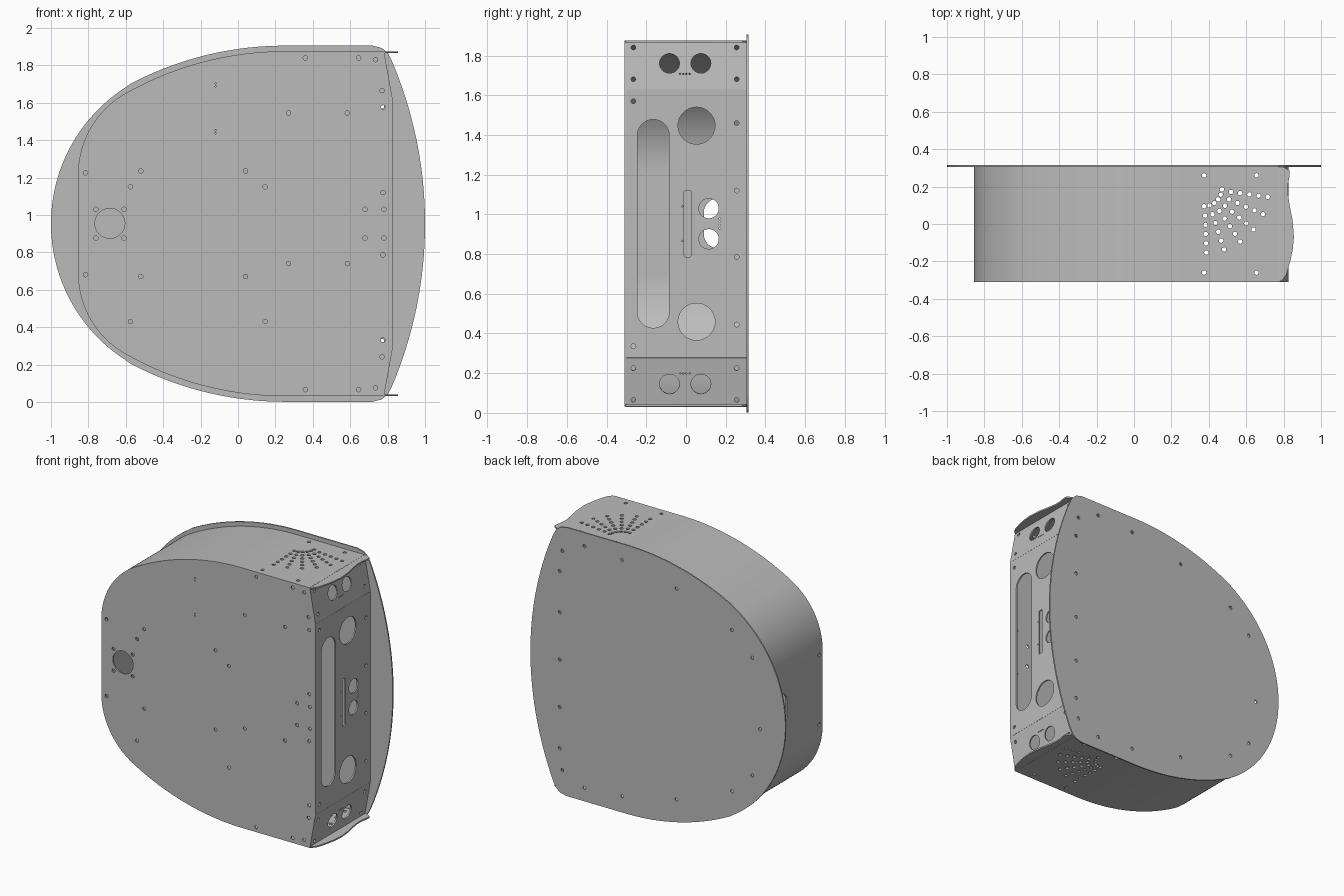
import bpy, bmesh
from math import sin, cos, radians, pi
from mathutils import Vector, Matrix

cube = bpy.data.objects.get("Cube")
if cube:
    bpy.data.objects.remove(cube, do_unlink=True)

MID = 0.953          # height of the horizontal symmetry plane
SHEET = 0.01         # sheet metal thickness
SCREW = 0.012        # screw hole radius
DOT = 0.004          # tiny pilot hole radius
X, Y, Z = Vector((1, 0, 0)), Vector((0, 1, 0)), Vector((0, 0, 1))

grey = bpy.data.materials.new("sheet_grey")
grey.use_nodes = True
tone = (0.5, 0.5, 0.5, 1)
grey.diffuse_color = tone
grey.node_tree.nodes["Principled BSDF"].inputs["Base Color"].default_value = tone


def arc(cx, cy, r, start, end, steps=24):
    angles = [radians(start + (end - start) * i / steps) for i in range(steps + 1)]
    return [(cx + r * cos(a), cy + r * sin(a)) for a in angles]


def circle(u, v, r):
    steps = 12 if r <= SCREW else 40
    return arc(u, v, r, 0, 360, steps)[:-1]


def rounded(u, v, w, h, r):
    """Rounded rectangle; a stadium when r is half the width."""
    a, b = w / 2 - r, h / 2 - r
    corners = [(a, b), (-a, b), (-a, -b), (a, -b)]
    pts = []
    for i, (du, dv) in enumerate(corners):
        for p in arc(u + du, v + dv, r, 90 * i, 90 * i + 90, 12):
            if not pts or (Vector(p) - Vector(pts[-1])).length > 1e-4:
                pts.append(p)
    return pts[:-1] if (Vector(pts[0]) - Vector(pts[-1])).length < 1e-4 else pts


def rectangle(u0, v0, u1, v1):
    return [(u0, v0), (u1, v0), (u1, v1), (u0, v1)]


def flip(points):
    return [(u, 2 * MID - v) for u, v in points]


def both(points):
    return points + flip(points)


def closed(half):
    """Complete an upper half outline with its mirror image."""
    return half + flip(half)[::-1]


def screws(points, r=SCREW):
    return [circle(u, v, r) for u, v in points]


def plate(name, outline, holes, origin, u_axis, v_axis, thick=SHEET):
    """Flat sheet with cut-outs, extruded evenly about its plane."""
    curve = bpy.data.curves.new(name, 'CURVE')
    curve.dimensions = '2D'
    curve.fill_mode = 'BOTH'
    curve.extrude = thick / 2
    for loop in [outline] + holes:
        spline = curve.splines.new('POLY')
        spline.points.add(len(loop) - 1)
        for point, (u, v) in zip(spline.points, loop):
            point.co = (u, v, 0, 1)
        spline.use_cyclic_u = True
    temp = bpy.data.objects.new(name + "_curve", curve)
    bpy.context.collection.objects.link(temp)
    graph = bpy.context.evaluated_depsgraph_get()
    mesh = bpy.data.meshes.new_from_object(temp.evaluated_get(graph))
    bpy.data.objects.remove(temp, do_unlink=True)

    normal = u_axis.cross(v_axis)
    frame = Matrix((u_axis, v_axis, normal)).transposed().to_4x4()
    mesh.transform(Matrix.Translation(origin) @ frame)
    bm = bmesh.new()
    bm.from_mesh(mesh)
    bmesh.ops.remove_doubles(bm, verts=bm.verts, dist=1e-5)
    bmesh.ops.recalc_face_normals(bm, faces=bm.faces)
    bm.to_mesh(mesh)
    bm.free()
    mesh.materials.clear()
    mesh.materials.append(grey)
    obj = bpy.data.objects.new(name, mesh)
    bpy.context.collection.objects.link(obj)
    bpy.ops.object.select_all(action='DESELECT')
    obj.select_set(True)
    bpy.context.view_layer.objects.active = obj
    bpy.ops.object.shade_smooth_by_angle(angle=radians(20))
    return obj


# Shell profile, upper half: rounded shoulder, long crown, sloped nose
def crown(inset):
    return (arc(-0.359, 1.217, 0.496 - inset, 180, 120)
            + arc(0.25, 0.154, 1.721 - inset, 119.9, 90)[1:])


# Front plate
front_half = crown(0) + [(0.78, 1.875), (0.825, 1.628)]
front_screws = both([
    (0.36, 1.84), (0.645, 1.84), (0.735, 1.83), (0.77, 1.665), (0.775, 1.575),
    (0.04, 1.235), (-0.52, 1.235), (-0.815, 1.225), (-0.76, 1.03),
    (-0.61, 1.03), (0.775, 1.12), (0.68, 1.03), (0.78, 1.03)])
front_screws += [(u, v) for u in (0.27, 0.585) for v in (1.545, 0.74)]
front_screws += [(u, v) for u in (0.145, -0.575) for v in (1.15, 0.43)]
pilots = [(-0.12, v + d) for v in (1.695, 1.445) for d in (-0.008, 0.008)]
plate("front_plate", closed(front_half),
      screws(front_screws) + screws(pilots, DOT) + [circle(-0.685, 0.955, 0.08)],
      (0, -0.305, 0), X, Z)

# Back plate, larger than the shell
back_half = (arc(-0.134, MID, 0.866, 180, 122.9)
             + arc(0.25, 0.133, 1.772, 118.9, 90)[1:]
             + [(0.72, 1.905), (0.77, 1.892), (0.8, 1.865)]
             + arc(-1.226, MID, 2.226, 23.2, 0))
back_screws = both([
    (0.75, 1.73), (0.77, 1.58), (0.77, 1.29), (0.577, 1.81), (0.28, 1.79),
    (-0.145, 1.7), (-0.58, 1.525), (-0.74, 1.37)]) + [(0.77, MID), (-0.8, 0.88)]
plate("back_plate", closed(back_half)[1:-1] + [back_half[0]],
      screws(back_screws), (0, 0.31, 0), X, Z)

# Curved wrap sheets above and below
band = crown(0) + crown(SHEET)[::-1]
plate("upper_wrap", band, [], (0, 0, 0), X, Z, 0.61)
plate("lower_wrap", flip(band), [], (0, 0, 0), X, Z, 0.61)

# Flat end wall with cable opening
plate("end_wall", rectangle(-0.305, 0.689, 0.305, 1.217),
      screws([(-0.27, 1.2), (-0.27, 0.706)]) + [rounded(0.18, 0.955, 0.18, 0.25, 0.07)],
      (-0.85, 0, 0), Y, Z)

# Flat grille sheets with a wavy lip and a fan of holes
lip = [(0.79, -0.305), (0.815, -0.27), (0.835, -0.2), (0.848, -0.14),
       (0.855, -0.07), (0.848, 0.02), (0.832, 0.1), (0.823, 0.16),
       (0.823, 0.21), (0.832, 0.26), (0.832, 0.285), (0.8, 0.305)]
fan = [(0.095, -90 + 17.4 * i) for i in range(6)]
fan += [(0.145 + 0.0495 * j, -88 + 16.1 * i) for i in range(6) for j in range(5)]
grille = [(0.375 + r * cos(radians(a)), 0.19 + r * sin(radians(a))) for r, a in fan]
grille += [(u, v) for u in (0.375, 0.655) for v in (-0.26, 0.26)]
for name, height in (("top_grille", 1.87), ("bottom_grille", 2 * MID - 1.87)):
    plate(name, [(0.25, -0.305)] + lip + [(0.25, 0.305)],
          screws(grille), (0, 0, height), X, Y)

# Upright control panel
panel_screws = [(0.255, v) for v in (1.46, 1.12, 0.785, 0.445)]
panel_screws += both([(-0.265, 1.57)])
panel_dots = [(0.17, 0.93 + 0.016 * i) for i in range(4)]
panel_dots += both([(-0.018, 1.04)])
panel_cuts = [rounded(-0.165, MID, 0.16, 1.05, 0.08),
              rounded(0.008, MID, 0.034, 0.335, 0.008)]
panel_cuts += screws(both([(0.053, 1.447)]), 0.093)
panel_cuts += screws(both([(0.115, 1.03)]), 0.05)
plate("control_panel", rectangle(-0.305, 0.278, 0.305, 1.628),
      screws(panel_screws) + screws(panel_dots, DOT) + panel_cuts,
      (0.82, 0, 0), Y, Z)

# Sloped panels at both ends of the control panel
slope_cuts = screws([(u, v) for u in (-0.265, 0.255) for v in (0.053, 0.215)])
slope_cuts += screws([(-0.083, 0.134), (0.075, 0.134)], 0.05)
slope_cuts += screws([(-0.03 + 0.016 * i, 0.08) for i in range(4)], DOT)
for name, side in (("upper_slope", 1), ("lower_slope", -1)):
    lean = Vector((-0.045, 0, 0.247 * side))
    plate(name, rectangle(-0.305, 0, 0.305, lean.length), slope_cuts,
          (0.82, 0, MID + 0.675 * side), Y, lean.normalized())
